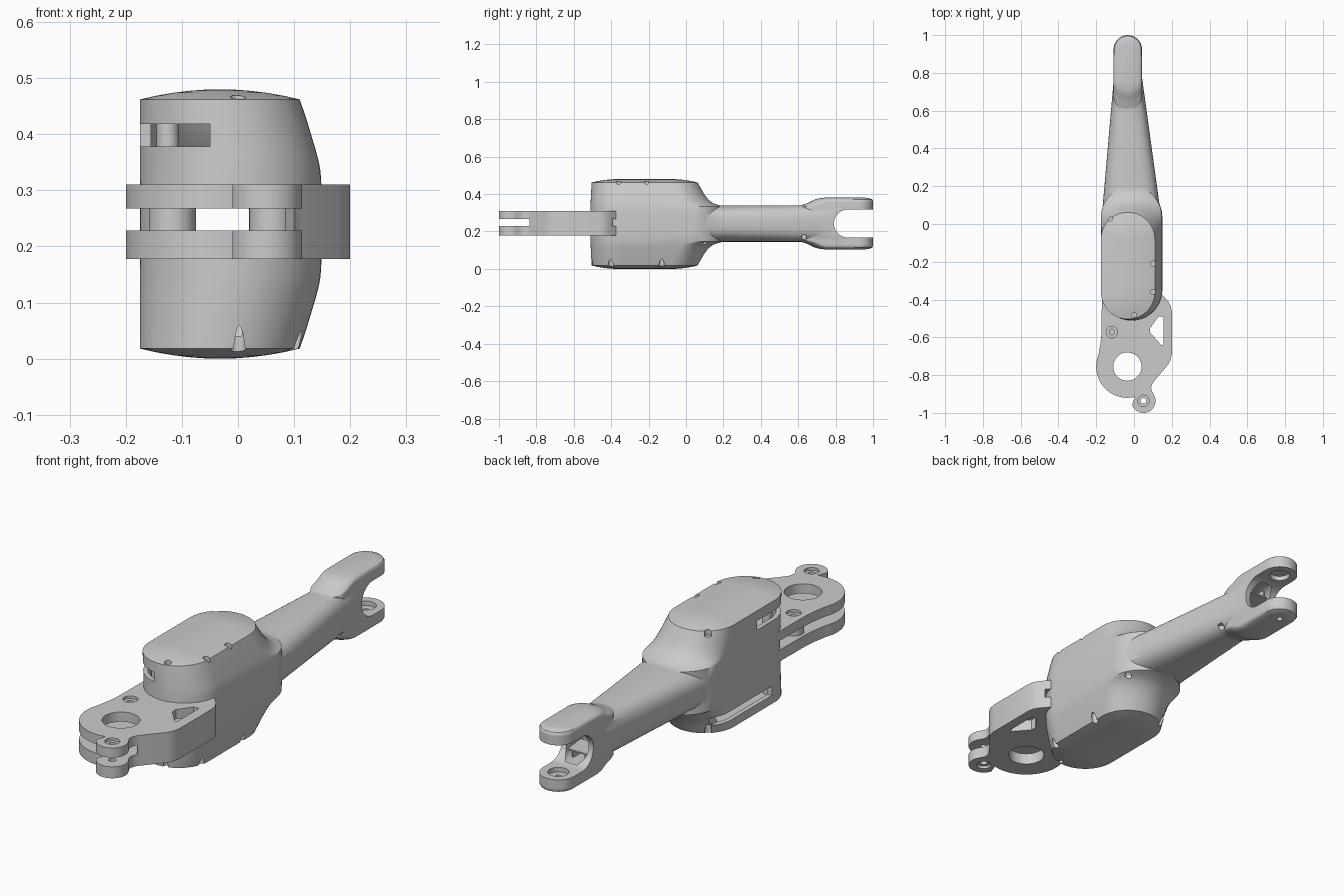
import bpy, bmesh
from math import sin, cos, pi, radians, copysign

if "Cube" in bpy.data.objects:
    bpy.data.objects.remove(bpy.data.objects["Cube"])

CX = -0.033          # centre line of arm and fork
MID = 0.2425         # mid height


def make(name, rings):
    """Skin a list of equal-length rings and cap both ends."""
    bm = bmesh.new()
    vs = [[bm.verts.new(p) for p in r] for r in rings]
    n = len(vs[0])
    for a, b in zip(vs, vs[1:]):
        for i in range(n):
            bm.faces.new((a[i], a[(i + 1) % n], b[(i + 1) % n], b[i]))
    bm.faces.new(vs[0])
    bm.faces.new(vs[-1])
    bmesh.ops.recalc_face_normals(bm, faces=bm.faces)
    me = bpy.data.meshes.new(name)
    bm.to_mesh(me)
    bm.free()
    ob = bpy.data.objects.new(name, me)
    bpy.context.collection.objects.link(ob)
    return ob


def prism(name, pts, z0, z1):
    return make(name, [[(x, y, z) for x, y in pts] for z in (z0, z1)])


def arc(cx, cy, r, a0, a1, n):
    return [(cx + r * cos(radians(a0 + (a1 - a0) * i / n)),
             cy + r * sin(radians(a0 + (a1 - a0) * i / n))) for i in range(n + 1)]


def cyl(name, x, y, r, z0, z1):
    return prism(name, arc(x, y, r, 0, 350, 35), z0, z1)


def box(name, x0, x1, y0, y1, z0, z1):
    return prism(name, [(x0, y0), (x1, y0), (x1, y1), (x0, y1)], z0, z1)


def stadium(x0, x1, y0, y1, z):
    r, c = (x1 - x0) / 2, (x0 + x1) / 2
    return [(x, y, z) for x, y in
            arc(c, y0 + r, r, 180, 360, 28) + arc(c, y1 - r, r, 0, 180, 28)]


def boolean(ob, other, op='DIFFERENCE'):
    bpy.context.view_layer.objects.active = ob
    m = ob.modifiers.new("bool", 'BOOLEAN')
    m.operation, m.solver, m.object = op, 'EXACT', other
    bpy.ops.object.modifier_apply(modifier=m.name)
    bpy.data.objects.remove(other)


def mirrored(levels):
    return [(-l[0],) + l[1:] for l in reversed(levels)] + levels


def body(name, wall=0.0):
    # half height, right edge, back edge: bulging side and concave rear fillet
    prof = [(0.05, .150, .20), (0.094, .147, .20), (0.1, .146, .178), (0.106, .145, .158),
            (0.115, .143, .14), (0.13, .139, .12), (0.16, .130, .097),
            (0.19, .121, .080), (0.222, .110, .062)]
    lv = [(h, -.175, xr, -.512 + .008 * (h / .222) ** 2, yb) for h, xr, yb in prof]
    if not wall:
        h, x0, x1, y0, y1 = lv[-1]
        for i in (.03, .06, .09, .115, .135):
            lv.append((.24 - .018 * (1 - i / .1425) ** 2, x0 + i, x1 - i, y0 + i, y1 - i))
    k = 1 - wall * 5
    return make(name, [stadium(x0 + wall, x1 - wall, y0 + wall, y1 - wall, .24 + h * k)
                       for h, x0, x1, y0, y1 in mirrored(lv)])


def arm(name, wall=0.0, y_start=-0.1, y_end=0.82):
    rings = []
    for y in (y_start, 0, .1, .2, .3, .4, .5, .6, .7, y_end):
        t = max(y, 0) / .78
        xl, xr = -.174 + .068 * t + wall, .149 - .107 * t - wall
        w, c, h = (xr - xl) / 2, (xl + xr) / 2, .0975 - wall
        ring = []
        for i in range(56):
            a = 2 * pi * i / 56
            s = lambda v: copysign(abs(v) ** (2 / 2.8), v)
            ring.append((c + w * s(cos(a)), y, MID + h * s(sin(a))))
        rings.append(ring)
    return make(name, rings)


# Outer shell: body, arm and fork paddle
shell = body("limb_shell")
boolean(shell, arm("arm"), 'UNION')
fork_prof = [(.09, .60, 0), (.098, .615, 0), (.104, .637, 0), (.112, .655, 0), (.121, .673, 0),
             (.129, .69, .005), (.134, .71, .016), (.138, .74, .04)]
fork = make("fork", [stadium(CX - .075 + i, CX + .075 - i, y0, 1 - i, MID + h)
                     for h, y0, i in mirrored(fork_prof)])
boolean(shell, fork, 'UNION')

# Hollow interior
boolean(shell, body("inner_body", .02))
boolean(shell, arm("inner_arm", .02, -.15, .84))

# Fork slot with a round bottom, cut across x
u = arc(.866, MID, .075, 270, 90, 24) + [(1.1, MID + .075), (1.1, MID - .075)]
boolean(shell, make("slot", [[(x, y, z) for y, z in u] for x in (-.3, .3)]))

# Pivot pockets in the fork tines and a small hole below
boolean(shell, cyl("pocket", CX, .925, .042, MID - .095, MID + .095))
boolean(shell, cyl("pivot_hole", CX, .925, .013, .05, MID))

# Body openings: bracket mouth, upper corner slot, lower side slot
for b in ((-.155, .13, -.6, -.3, .228, .268),
          (-.3, -.05, -.6, -.24, .378, .418),
          (-.3, -.14, -.34, .06, .055, .095)):
    boolean(shell, box("opening", *b))

# Screw recesses around the body rims and under the arm
for x, y in ((.1, -.21), (.1, -.36), (0, -.482), (-.127, .03)):
    boolean(shell, cyl("screw", x, y, .014, .44, .52))
for x, y, top in ((.108, -.13, .06), (.1, -.4, .06), (0, -.49, .06), (-.127, .03, .06),
                  (.115, .1, .19), (.045, .63, .18), (-.11, .63, .18)):
    boolean(shell, cyl("screw", x, y, .014, -.05, top))

# Bracket: one outline, gap leaves two plates joined by the right-hand wall
outline = ([(.1, -.36), (-.17, -.38), (-.172, -.58), (-.177, -.63)]
           + arc(CX - .002, -.755, .165, 158, 284, 30)
           + arc(.05, -.936, .064, 200, 388, 28)
           + [(.092, -.88), (.091, -.862), (.098, -.843), (.112, -.825), (.18, -.745), (.193, -.722),
              (.2, -.69), (.2, -.46), (.195, -.435), (.182, -.412), (.15, -.375)])
bracket = prism("hinge_bracket", outline, .178, .31)
gap = [(-.4, -.3), (.165, -.3), (.165, -.69), (.085, -.79), (.1, -.838), (.25, -.838),
       (.25, -1.1), (-.4, -1.1)]
boolean(bracket, prism("gap", gap, .228, .268))
window = [(.086, -.55), (.13, -.49), (.155, -.49), (.155, -.64), (.143, -.64), (.086, -.575)]
boolean(bracket, prism("window", window, .1, .4))
boolean(bracket, cyl("main_hole", CX - .002, -.755, .075, .1, .4))
boolean(bracket, cyl("lug_hole", .05, -.936, .015, .1, .4))
for x, y in ((.05, -.936), (-.117, -.573)):
    boolean(bracket, cyl("counterbore", x, y, .03, .298, .4))
    boolean(bracket, cyl("counterbore", x, y, .03, .1, .19))
    boolean(bracket, cyl("hole", x, y, .014, .28, .4))

# Spacer posts between the plates and posts inside the body
posts = [cyl("bracket_spacer", -.117, -.573, .042, .222, .274),
         cyl("rear_spacer", .06, -.42, .04, .222, .274),
         cyl("inner_post", -.125, -.38, .02, .03, .45)]

# Ribs inside the fork root
ribs = [box("fork_rib_upper", CX - .062, CX + .062, .68, .785, .283, .289),
        box("fork_rib_lower", CX - .062, CX + .062, .68, .785, .196, .202)]
for x in (-.03, .03):
    for z0, z1 in ((.16, .199), (.286, .325)):
        ribs.append(box("fork_web", CX + x - .003, CX + x + .003, .68, .785, z0, z1))

# Smooth shading with crisp edges
bpy.ops.object.select_all(action='DESELECT')
for ob in [shell, bracket] + posts + ribs:
    ob.select_set(True)
bpy.context.view_layer.objects.active = shell
bpy.ops.object.shade_smooth_by_angle(angle=radians(32))
